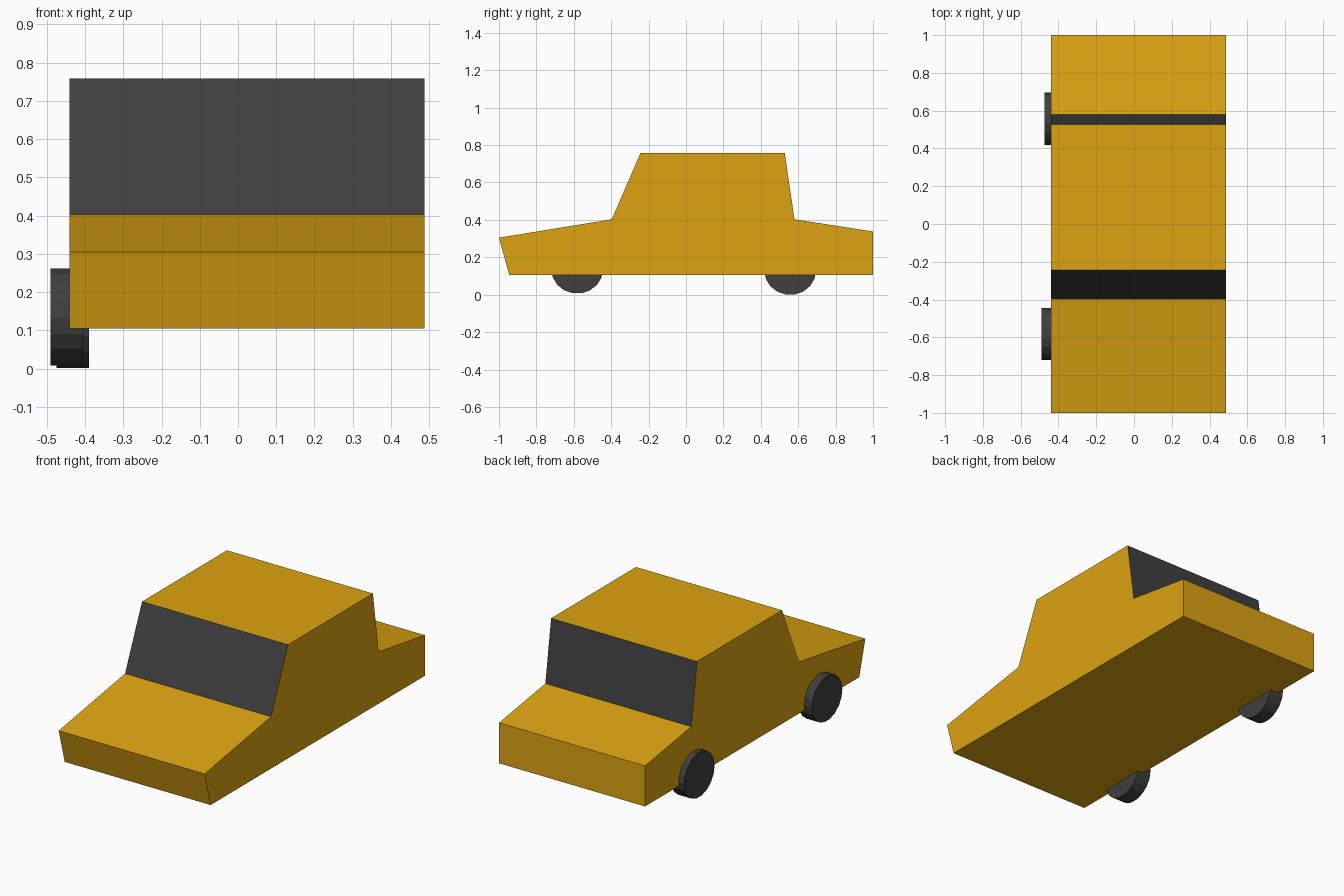
import bpy, bmesh
from math import pi
from mathutils import Matrix

if "Cube" in bpy.data.objects:
    bpy.data.objects.remove(bpy.data.objects["Cube"])


def material(name, color):
    m = bpy.data.materials.new(name)
    m.diffuse_color = color
    m.use_nodes = True
    m.node_tree.nodes["Principled BSDF"].inputs["Base Color"].default_value = m.diffuse_color
    return m


paint = material("yellow_paint", (0.72, 0.37, 0.006, 1))
dark = material("dark_grey", (0.05, 0.05, 0.05, 1))


def add_object(name, bm, mats):
    bmesh.ops.recalc_face_normals(bm, faces=bm.faces[:])
    mesh = bpy.data.meshes.new(name)
    bm.to_mesh(mesh)
    bm.free()
    for m in mats:
        mesh.materials.append(m)
    obj = bpy.data.objects.new(name, mesh)
    bpy.context.collection.objects.link(obj)
    return obj


# Car body: side profile (y, z) extruded across the width
X0, X1 = -0.44, 0.488
profile = [(-0.945, 0.105), (1, 0.105), (1, 0.338), (0.58, 0.403),
           (0.528, 0.758), (-0.243, 0.758), (-0.397, 0.403), (-1, 0.305)]
bm = bmesh.new()
side = bm.faces.new([bm.verts.new((X0, y, z)) for y, z in profile])
result = bmesh.ops.extrude_face_region(bm, geom=[side], use_keep_orig=True)
new_verts = [g for g in result["geom"] if isinstance(g, bmesh.types.BMVert)]
bmesh.ops.translate(bm, verts=new_verts, vec=(X1 - X0, 0, 0))

# Windscreen and rear window: the two steep upper faces
for f in bm.faces:
    c = f.calc_center_median()
    if 0.5 < c.z < 0.7 and abs(f.normal.x) < 0.5:
        f.material_index = 1
add_object("car_body", bm, [paint, dark])


# Wheels, on the left side only, slightly flattened
def wheel(name, x0, x1, y, z):
    bm = bmesh.new()
    bmesh.ops.create_cone(bm, cap_ends=True, segments=18, radius1=1, radius2=1, depth=1)
    # a vertex points along y, a flat sits at the bottom
    bmesh.ops.rotate(bm, verts=bm.verts, matrix=Matrix.Rotation(pi / 2, 3, 'Y'))
    bmesh.ops.scale(bm, verts=bm.verts, vec=(x1 - x0, 0.138, 0.129))
    bmesh.ops.translate(bm, verts=bm.verts, vec=((x0 + x1) / 2, y, z))
    add_object(name, bm, [dark])


wheel("front_wheel", -0.49, -0.405, -0.582, 0.135)
wheel("rear_wheel", -0.475, -0.39, 0.557, 0.128)
